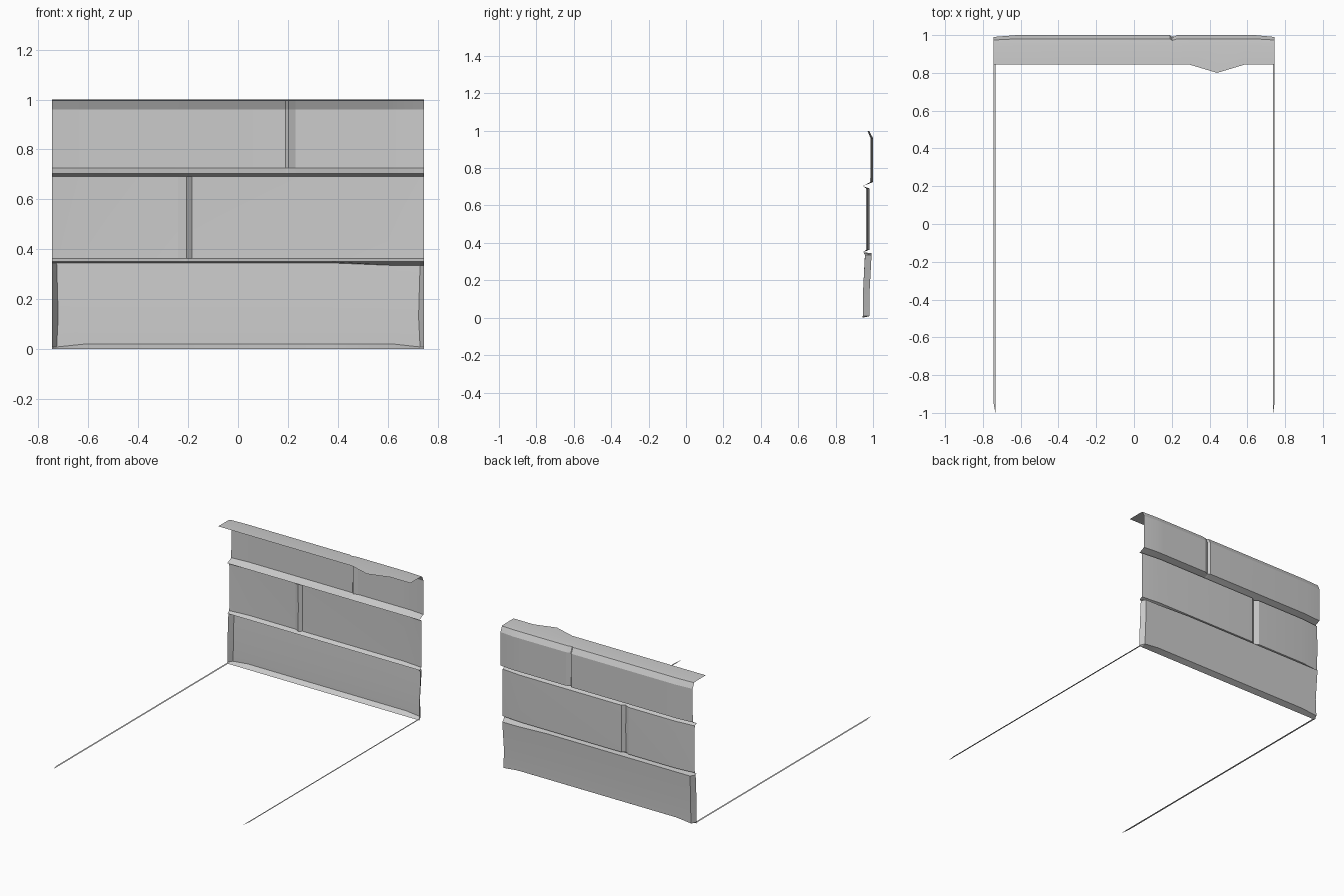
import bpy, math

if "Cube" in bpy.data.objects:
    bpy.data.objects.remove(bpy.data.objects["Cube"])

W = 0.745


def make_mesh(name, verts, faces):
    me = bpy.data.meshes.new(name)
    me.from_pydata(verts, [], faces)
    me.update()
    ob = bpy.data.objects.new(name, me)
    bpy.context.collection.objects.link(ob)
    bpy.ops.object.select_all(action='DESELECT')
    ob.select_set(True)
    bpy.context.view_layer.objects.active = ob
    bpy.ops.object.shade_smooth_by_angle(angle=math.radians(18))
    return ob


def plank_row(name, stations, profile, tweak=None):
    """Loft a (y, z, weight) profile along x; stations are (x, y offset)."""
    verts = []
    for x, dy in stations:
        for i, (y, z, w) in enumerate(profile):
            p = (x, y + dy * w, z)
            verts.append(tweak(i, p) if tweak else p)
    n = len(profile)
    faces = [(a * n + b, a * n + b + 1, (a + 1) * n + b + 1, (a + 1) * n + b)
             for a in range(len(stations) - 1) for b in range(n - 1)]
    return make_mesh(name, verts, faces)


# top row with rolled-over rim and a chipped front edge
def chip(i, p):
    x, y, z = p
    if i == 0 and abs(x - 0.44) < 0.01:
        y = 0.80
    return (x, y, z)


plank_row("top_plank_row",
          [(-W, -0.01), (-0.62, 0), (0.19, 0), (0.202, -0.014), (0.23, 0),
           (0.29, 0), (0.44, 0), (0.59, 0), (0.64, 0), (W, -0.01)],
          [(0.845, 1.0, 0), (0.95, 1.0, 0), (0.98, 0.997, 0.6),
           (1.0, 0.96, 1), (0.999, 0.725, 1), (0.945, 0.703, 0)], chip)

# middle row with one butt joint
plank_row("middle_plank_row",
          [(-W, -0.013), (-0.6, 0), (-0.24, 0), (-0.207, -0.018),
           (-0.185, 0), (0.6, 0), (W, -0.013)],
          [(0.945, 0.703, 0), (0.98, 0.692, 1), (0.981, 0.53, 1),
           (0.98, 0.363, 1), (0.947, 0.35, 0)])


# bottom row with bevelled ends and worn edges
def worn(i, p):
    x, y, z = p
    if i == 2 and abs(abs(x) - 0.727) < 0.01:
        x -= math.copysign(0.006, x)
    if i == 1 and x > 0.4:
        z -= 0.01
    if i == 3 and abs(x) > 0.7:
        z -= 0.012
    return (x, y, z)


plank_row("bottom_plank_row",
          [(-W, -0.035), (-0.727, 0), (-0.61, 0), (0.37, 0),
           (0.62, 0), (0.73, 0), (W, -0.035)],
          [(0.947, 0.35, 0), (0.992, 0.345, 1), (0.981, 0.13, 1),
           (0.98, 0.02, 1), (0.945, 0.0, 0)], worn)

# thin floor edging strips running to the front
for side, s, width in (("left", -1, 0.013), ("right", 1, 0.010)):
    outline = [(W, 0.95), (W - width, 0.95), (W - width, -0.95),
               (W - width + 0.002, -1.0), (W, -0.94)]
    verts = [(s * x, y, 0.006) for x, y in outline]
    order = tuple(range(5)) if s > 0 else tuple(reversed(range(5)))
    make_mesh(side + "_floor_strip", verts, [order])
